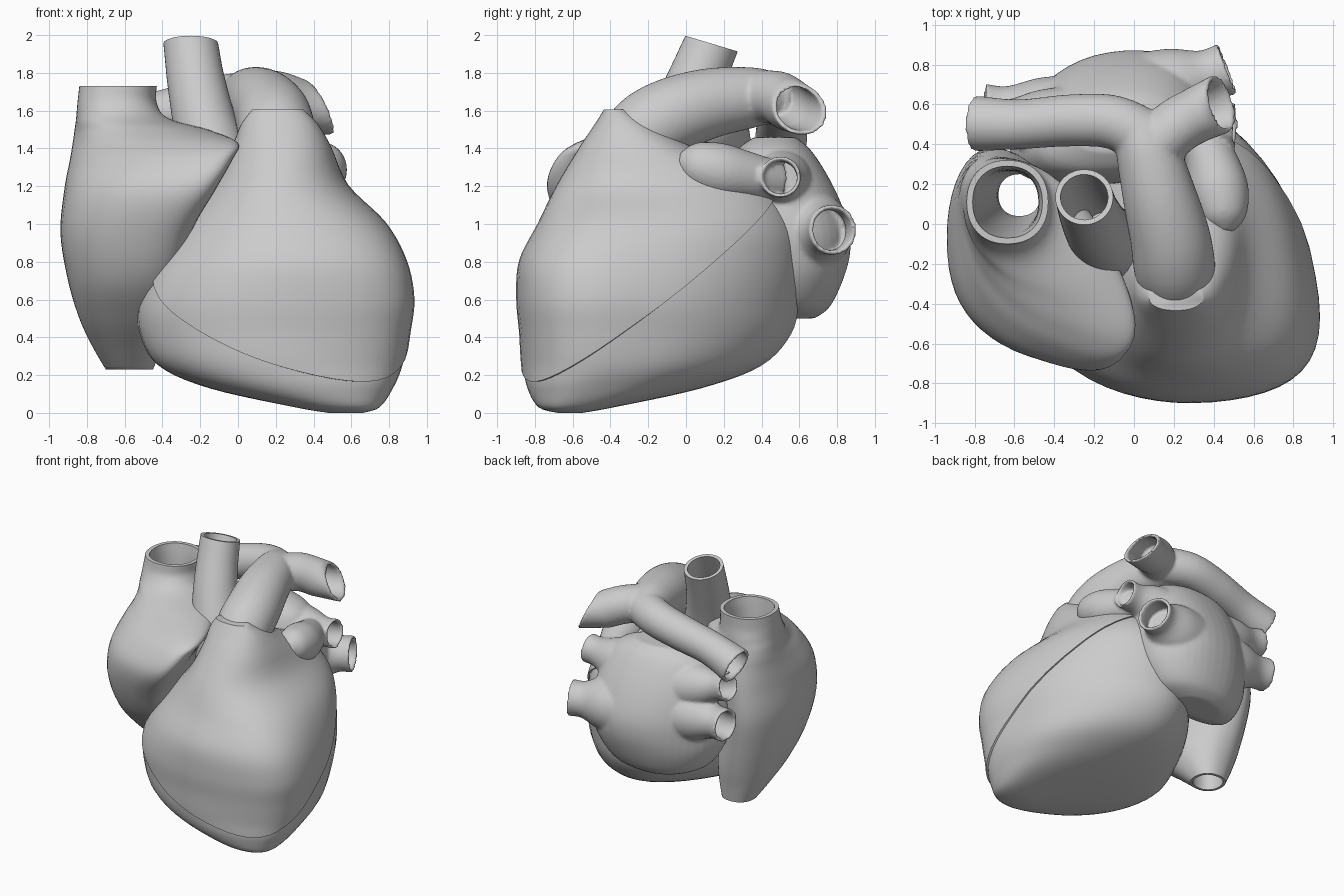
import bpy, bmesh, math
from mathutils import Vector

if "Cube" in bpy.data.objects:
    bpy.data.objects.remove(bpy.data.objects["Cube"], do_unlink=True)

SIDES = 48
grey = bpy.data.materials.new("soft grey")
grey.use_nodes = True
grey.diffuse_color = (0.6, 0.6, 0.6, 1)
grey.node_tree.nodes["Principled BSDF"].inputs["Base Color"].default_value = (0.6, 0.6, 0.6, 1)


def spline(rows, steps=5):
    """Smooth curve through rows of numbers."""
    out = []
    for i in range(len(rows) - 1):
        a, b, c, d = (rows[max(0, min(len(rows) - 1, k))] for k in range(i - 1, i + 3))
        for s in range(steps):
            t = s / steps
            out.append([0.5 * (2 * q + (r - p) * t + (2 * p - 5 * q + 4 * r - w) * t * t
                               + (3 * q - p - 3 * r + w) * t ** 3)
                        for p, q, r, w in zip(a, b, c, d)])
    return out + [list(rows[-1])]


def soft(v, e):
    return math.copysign(abs(v) ** e, v)


def section(z, x0, x1, y0, y1, right, left, blunt=0.9, point=0.9):
    """Outline filling a box; skew and roundness differ on the right (+x) and left (-x) halves."""
    ring = []
    for k in range(SIDES):
        t = 2 * math.pi * k / SIDES
        w = (1 + math.cos(t)) / 2
        lean, e = right * w + left * (1 - w), blunt * w + point * (1 - w)
        ring.append(Vector(((x0 + x1) / 2 + (x1 - x0) / 2 * soft(math.cos(t), e),
                            (y0 + y1) / 2 + (y1 - y0) / 2 * soft(math.sin(t + lean), e), z)))
    return ring


def loft(bm, rings, closed=False):
    loops = [[bm.verts.new(p) for p in ring] for ring in rings]
    pairs = list(zip(loops, loops[1:]))
    if closed:
        pairs.append((loops[-1], loops[0]))
    for a, b in pairs:
        n = len(a)
        for k in range(n):
            bm.faces.new((a[k], a[(k + 1) % n], b[(k + 1) % n], b[k]))
    if not closed:
        bm.faces.new(loops[0][::-1])
        bm.faces.new(loops[-1])


def tube(bm, rows, hollow=True, depth=0.2, mouth=None):
    """Tube along x, y, z, radius rows; a hollow one ends in an open mouth, cut square to mouth."""
    path = spline(rows)
    pts = [Vector(r[:3]) for r in path]
    side, frames = None, []
    for i, p in enumerate(pts):
        axis = (pts[min(i + 1, len(pts) - 1)] - pts[max(i - 1, 0)]).normalized()
        if mouth and i == len(pts) - 1:
            axis = Vector(mouth).normalized()
        side = axis.orthogonal() if side is None else side - axis * side.dot(axis)
        side.normalize()
        frames.append((p, axis, side.copy(), path[i][3]))
    if mouth:
        del frames[-5:-1]

    def ring(frame, scale):
        p, axis, s, r = frame
        other = axis.cross(s)
        return [p + r * scale * (s * math.cos(t) + other * math.sin(t))
                for t in (2 * math.pi * k / SIDES for k in range(SIDES))]

    rings = [ring(f, 1) for f in frames]
    if hollow:
        end = frames[-1][0]
        for f in reversed(frames):
            rings.append(ring(f, 0.82))
            if (f[0] - end).length > depth:
                break
    loft(bm, rings)


def finish(name, bm, blend=0):
    bmesh.ops.recalc_face_normals(bm, faces=bm.faces)
    mesh = bpy.data.meshes.new(name)
    bm.to_mesh(mesh)
    bm.free()
    mesh.materials.append(grey)
    obj = bpy.data.objects.new(name, mesh)
    bpy.context.collection.objects.link(obj)
    bpy.ops.object.select_all(action='DESELECT')
    obj.select_set(True)
    bpy.context.view_layer.objects.active = obj
    bpy.ops.object.shade_smooth_by_angle(angle=math.radians(50))
    if blend:
        fuse = obj.modifiers.new("fuse", 'REMESH')
        fuse.mode, fuse.voxel_size, fuse.use_smooth_shade = 'VOXEL', 0.013, True
        relax = obj.modifiers.new("relax", 'SMOOTH')
        relax.factor, relax.iterations = 0.5, blend


# Ventricles: z, x range, y range, right and left skew, left pointedness
ventricle_rows = spline([
    (0.0, 0.48, 0.66, -0.68, -0.55, 0, 0, 0.9, 1), (0.03, 0.3, 0.75, -0.78, -0.38, -0.1, 0.1, 0.9, 1),
    (0.13, -0.15, 0.82, -0.84, 0.08, -0.3, 0.2, 0.9, 1.1), (0.25, -0.42, 0.87, -0.86, 0.4, -0.35, 0.25, 0.9, 1.2),
    (0.42, -0.52, 0.9, -0.87, 0.56, -0.4, 0.25, 0.9, 1.2), (0.6, -0.52, 0.92, -0.885, 0.6, -0.4, 0.25, 0.9, 1.2),
    (0.8, -0.42, 0.88, -0.87, 0.61, -0.38, 0.25, 0.9, 1.2), (1.0, -0.28, 0.77, -0.77, 0.57, -0.3, 0.2, 0.9, 1.1),
    (1.2, -0.13, 0.57, -0.67, 0.41, -0.1, 0.1, 0.9, 1), (1.4, -0.02, 0.48, -0.55, 0.02, 0, 0, 0.9, 0.9),
    (1.52, 0.03, 0.41, -0.47, -0.18, 0, 0, 0.9, 0.9), (1.6, 0.09, 0.33, -0.42, -0.32, 0, 0, 0.9, 0.9)])
bm = bmesh.new()
loft(bm, [section(*r) for r in ventricle_rows])
finish("left_ventricle", bm)

# Front wall: a slightly fuller layer above the slanting groove
bm = bmesh.new()
g = 0.014
loft(bm, [section(z + g / 2, x0 - g, x1 + g, y0 - g, y1 + g, *s) for z, x0, x1, y0, y1, *s in ventricle_rows])
corner = Vector((-0.45, -0.45, 0.73))
normal = (Vector((0.75, -0.75, 0.18)) - corner).cross(Vector((0.6, 0.3, 0.95)) - corner)
bmesh.ops.bisect_plane(bm, geom=bm.verts[:] + bm.edges[:] + bm.faces[:],
                       plane_co=corner, plane_no=normal, clear_inner=True)
rim = [e for e in bm.edges if e.is_boundary]
lip = bmesh.ops.extrude_edge_only(bm, edges=rim)["geom"]
for v in (v for v in lip if isinstance(v, bmesh.types.BMVert)):
    v.co += (Vector((0.2, -0.15, v.co.z)) - v.co) * 0.06
finish("right_ventricle", bm)

# Right atrium with its upper and lower great veins, open right through
atrium_rows = spline([
    (0.23, -0.7, -0.45, 0.02, 0.27, 0, 0), (0.35, -0.77, -0.4, -0.12, 0.29, -0.1, 0),
    (0.5, -0.84, -0.34, -0.3, 0.32, -0.3, 0), (0.7, -0.9, -0.3, -0.5, 0.35, -0.5, -0.05),
    (0.95, -0.94, -0.25, -0.64, 0.38, -0.7, -0.1), (1.18, -0.92, -0.12, -0.735, 0.38, -0.85, -0.22),
    (1.34, -0.89, -0.03, -0.69, 0.36, -0.9, -0.4), (1.43, -0.875, 0.0, -0.58, 0.345, -0.85, -0.5),
    (1.5, -0.865, -0.16, -0.37, 0.335, -0.6, -0.4), (1.56, -0.857, -0.37, -0.2, 0.33, -0.2, -0.15),
    (1.64, -0.85, -0.43, -0.12, 0.32, 0, 0), (1.73, -0.84, -0.43, -0.1, 0.32, 0, 0)])
inner_rows = spline([(1.73, -0.81, -0.46, -0.07, 0.29, 0, 0), (1.5, -0.78, -0.48, -0.05, 0.27, 0, 0),
                     (0.6, -0.7, -0.46, 0.02, 0.26, 0, 0), (0.23, -0.68, -0.47, 0.04, 0.25, 0, 0)])
bm = bmesh.new()
loft(bm, [section(*r) for r in atrium_rows + inner_rows], closed=True)
finish("right_atrium", bm)

# Aorta
bm = bmesh.new()
tube(bm, [(-0.05, -0.12, 1.0, 0.17), (-0.11, -0.1, 1.3, 0.18), (-0.18, -0.03, 1.55, 0.165),
          (-0.23, 0.07, 1.8, 0.15), (-0.25, 0.135, 1.955, 0.145)], depth=0.6, mouth=(0, 0.3, 1))
finish("aorta", bm)

# Pulmonary artery: trunk and two branches
bm = bmesh.new()
tube(bm, [(0.21, -0.27, 1.43, 0.2), (0.2, -0.19, 1.51, 0.205), (0.18, -0.06, 1.58, 0.2),
          (0.13, 0.13, 1.64, 0.185), (0.07, 0.35, 1.67, 0.16), (0.02, 0.48, 1.67, 0.13)], hollow=False)
tube(bm, [(0.06, 0.34, 1.67, 0.14), (0.2, 0.48, 1.67, 0.14), (0.32, 0.55, 1.63, 0.14),
          (0.44, 0.605, 1.605, 0.15)], depth=0.3, mouth=(0.85, 0.25, 0.4))
tube(bm, [(0.08, 0.42, 1.67, 0.14), (-0.1, 0.51, 1.65, 0.135), (-0.32, 0.52, 1.6, 0.13),
          (-0.58, 0.5, 1.53, 0.125), (-0.8, 0.505, 1.45, 0.14)], depth=0.3)
finish("pulmonary_artery", bm, blend=5)

# Left atrium with four veins and its ear-shaped pouch
bm = bmesh.new()
loft(bm, [section(*r) for r in spline([
    (0.5, -0.35, 0.06, 0.45, 0.68, 0, 0.3), (0.56, -0.5, 0.22, 0.33, 0.76, 0, 0.4),
    (0.7, -0.59, 0.33, 0.25, 0.83, 0, 0.45), (0.85, -0.62, 0.38, 0.2, 0.87, 0, 0.5),
    (1.0, -0.62, 0.39, 0.2, 0.86, 0, 0.5), (1.2, -0.58, 0.35, 0.2, 0.78, 0, 0.4),
    (1.38, -0.48, 0.26, 0.26, 0.67, 0, 0.3), (1.46, -0.3, 0.1, 0.36, 0.58, 0, 0.2)])])
for start, end, r in (((0.0, 0.6, 0.95), (0.47, 0.78, 0.97), 0.135),
                      ((0.0, 0.5, 1.2), (0.51, 0.5, 1.25), 0.11),
                      ((-0.2, 0.52, 0.98), (-0.76, 0.58, 1.0), 0.125),
                      ((-0.2, 0.5, 1.15), (-0.74, 0.52, 1.28), 0.11)):
    a, b = Vector(start), Vector(end)
    tube(bm, [(*a, r * 1.9), (*a.lerp(b, 0.5), r * 1.5), (*a.lerp(b, 0.8), r), (*b, r)], depth=0.2)
tube(bm, [(0.46, -0.04, 1.34, 0.04), (0.45, 0.03, 1.32, 0.115), (0.425, 0.17, 1.28, 0.15),
          (0.38, 0.33, 1.25, 0.13), (0.3, 0.48, 1.22, 0.11)], hollow=False)
finish("left_atrium", bm, blend=5)
